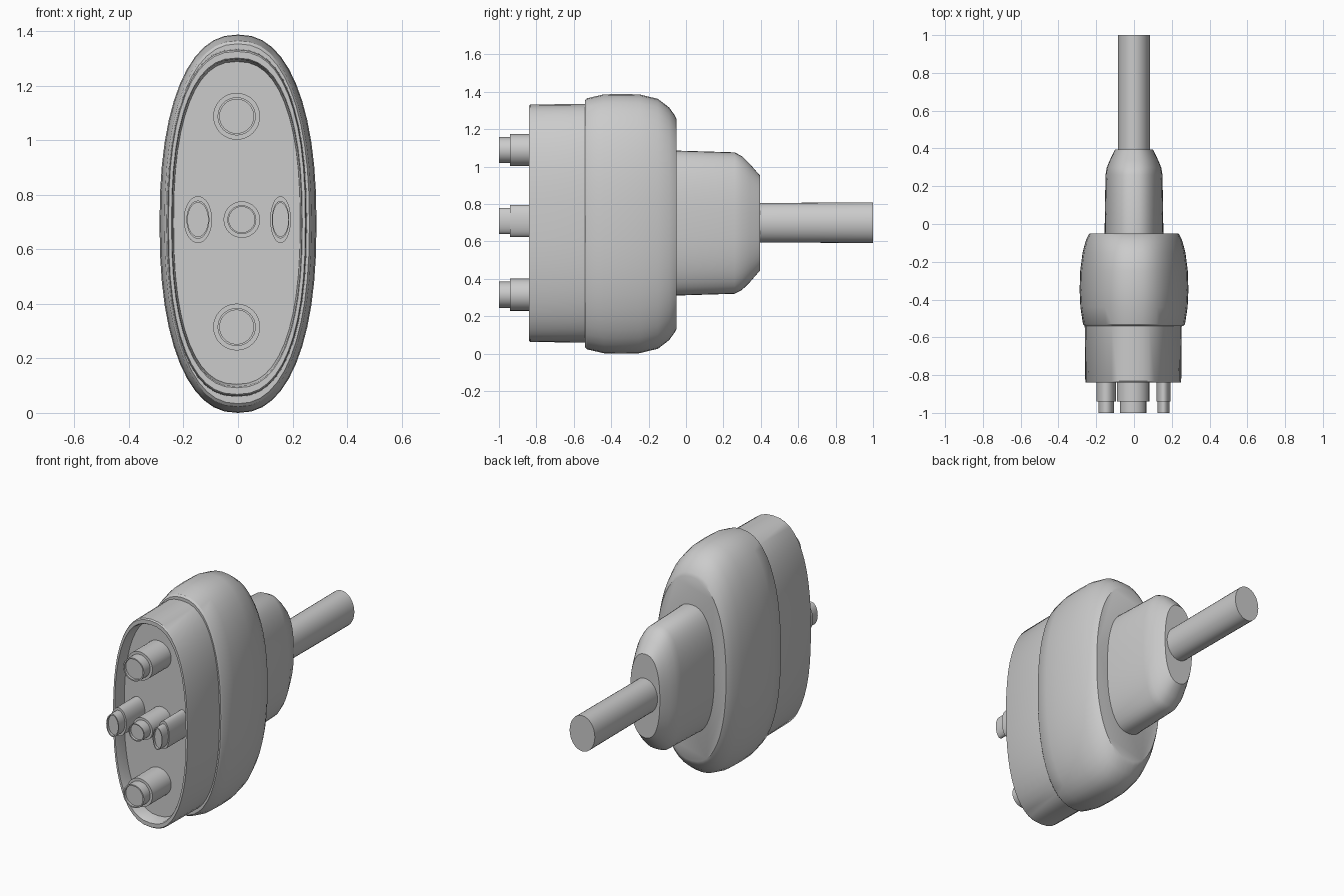
import bpy, bmesh, math

if "Cube" in bpy.data.objects:
    bpy.data.objects.remove(bpy.data.objects["Cube"])


def loft(name, rings, cx=0.0, cz=0.695, n=2.0, segs=48):
    """Skin superellipse rings (y, half width, half height) along y and cap both ends."""
    bm = bmesh.new()
    loops = []
    for y, hx, hz in rings:
        loop = []
        for i in range(segs):
            a = 2 * math.pi * i / segs
            c, s = math.cos(a), math.sin(a)
            x = math.copysign(abs(c) ** (2 / n), c) * hx
            z = math.copysign(abs(s) ** (2 / n), s) * hz
            loop.append(bm.verts.new((cx + x, y, cz + z)))
        loops.append(loop)
    for a, b in zip(loops, loops[1:]):
        for i in range(segs):
            j = (i + 1) % segs
            bm.faces.new((a[i], a[j], b[j], b[i]))
    bm.faces.new(loops[0])
    bm.faces.new(loops[-1])
    bmesh.ops.recalc_face_normals(bm, faces=bm.faces)
    mesh = bpy.data.meshes.new(name)
    bm.to_mesh(mesh)
    bm.free()
    obj = bpy.data.objects.new(name, mesh)
    bpy.context.collection.objects.link(obj)
    bpy.ops.object.select_all(action='DESELECT')
    obj.select_set(True)
    bpy.context.view_layer.objects.active = obj
    bpy.ops.object.shade_smooth_by_angle(angle=math.radians(32))
    return obj


# Front housing with a recessed face
loft("front_housing", [
    (-0.76, 0.232, 0.592), (-0.832, 0.237, 0.600), (-0.84, 0.240, 0.605),
    (-0.84, 0.251, 0.629), (-0.832, 0.254, 0.635), (-0.52, 0.257, 0.638),
], cx=-0.004, cz=0.697, n=2.4)

# Bulging grip sleeve
loft("grip_sleeve", [
    (-0.54, 0.262, 0.660), (-0.53, 0.270, 0.671), (-0.44, 0.284, 0.692),
    (-0.35, 0.288, 0.694), (-0.25, 0.285, 0.692), (-0.15, 0.272, 0.668),
    (-0.09, 0.256, 0.622), (-0.06, 0.242, 0.580), (-0.05, 0.235, 0.560),
], cz=0.694, n=2.3)

# Rear neck tapering to the cable
loft("rear_neck", [
    (-0.07, 0.156, 0.388), (0.26, 0.151, 0.378), (0.30, 0.144, 0.357),
    (0.34, 0.127, 0.318), (0.385, 0.106, 0.266), (0.395, 0.100, 0.255),
], cz=0.698, n=2.4)

# Cable
loft("cable", [(0.36, 0.085, 0.105), (1.0, 0.085, 0.109)], cz=0.70, segs=32)

# Contact pins: x, z, collar half sizes, tip half sizes
pins = {
    "top_pin": (-0.005, 1.088, 0.086, 0.086, 0.070, 0.070),
    "bottom_pin": (-0.005, 0.315, 0.086, 0.086, 0.070, 0.070),
    "left_pin": (-0.147, 0.709, 0.052, 0.086, 0.042, 0.070),
    "centre_pin": (0.014, 0.709, 0.067, 0.067, 0.053, 0.053),
    "right_pin": (0.156, 0.709, 0.038, 0.086, 0.032, 0.069),
}
for name, (x, z, hx, hz, tx, tz) in pins.items():
    loft(name, [
        (-0.74, hx, hz), (-0.94, hx, hz), (-0.94, tx, tz), (-1.0, tx, tz),
        (-1.0, tx * 0.89, tz * 0.89), (-0.985, tx * 0.89, tz * 0.89),
    ], cx=x, cz=z, segs=32)
